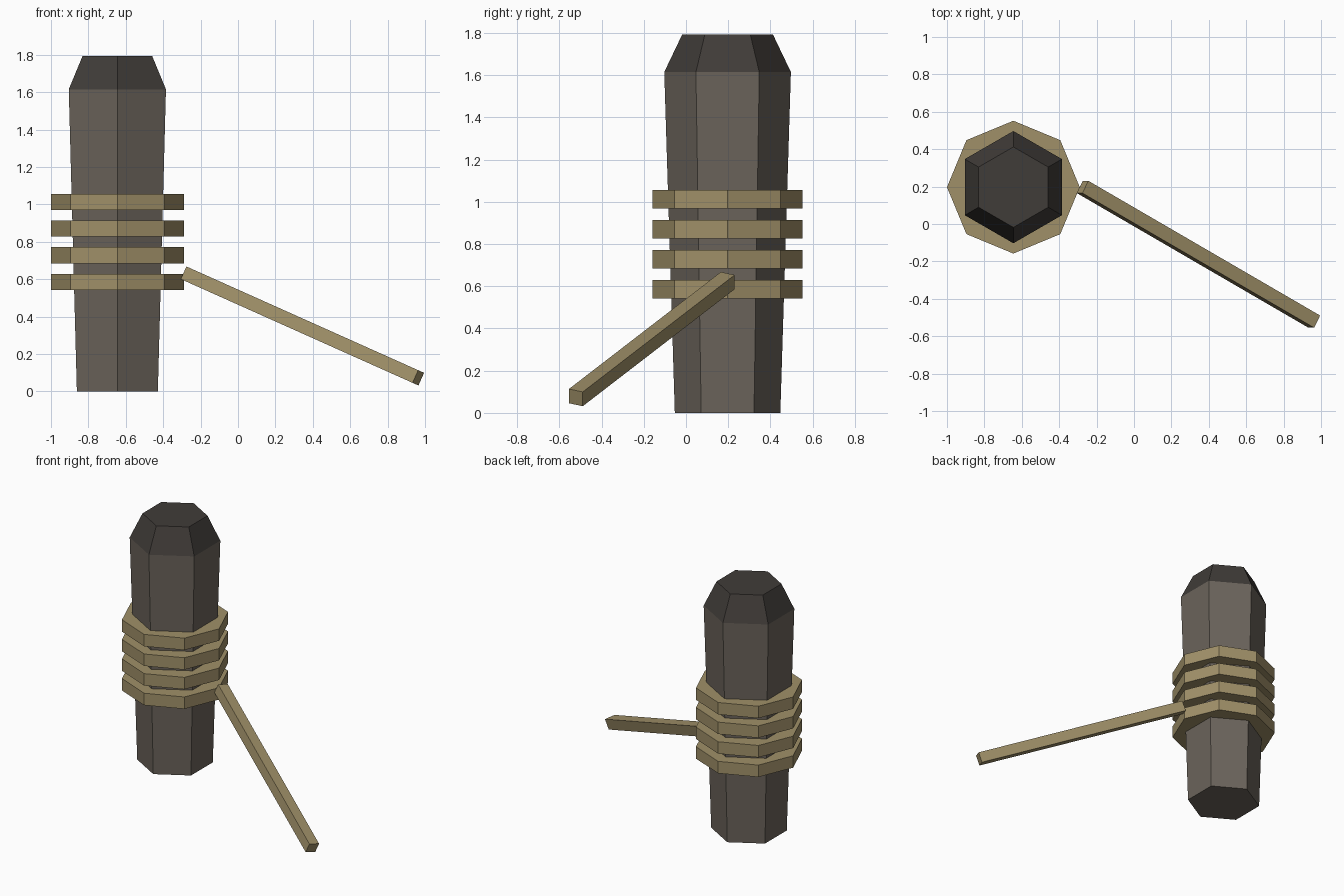
import bpy, bmesh, math
from mathutils import Vector, Matrix

if "Cube" in bpy.data.objects:
    bpy.data.objects.remove(bpy.data.objects["Cube"])

CX, CY = -0.645, 0.197


def material(name, rgb):
    m = bpy.data.materials.new(name)
    m.diffuse_color = (*rgb, 1)
    m.use_nodes = True
    m.node_tree.nodes["Principled BSDF"].inputs["Base Color"].default_value = m.diffuse_color
    return m


def finish(name, bm, mat):
    bmesh.ops.recalc_face_normals(bm, faces=bm.faces)
    me = bpy.data.meshes.new(name)
    bm.to_mesh(me)
    bm.free()
    me.materials.append(mat)
    ob = bpy.data.objects.new(name, me)
    bpy.context.collection.objects.link(ob)
    return ob


def prism(name, sides, r_low, r_high, z0, z1, turn, mat):
    """Tapered upright prism around the post axis."""
    bm = bmesh.new()
    place = Matrix.Translation((CX, CY, (z0 + z1) / 2)) @ Matrix.Rotation(turn, 4, 'Z')
    bmesh.ops.create_cone(bm, cap_ends=True, segments=sides, radius1=r_low,
                          radius2=r_high, depth=z1 - z0, matrix=place)
    return finish(name, bm, mat)


def bar(name, a, b, size, mat):
    """Square bar from a to b, with one section axis level in y."""
    a, b = Vector(a), Vector(b)
    d = (b - a).normalized()
    w = d.cross(Vector((0, 1, 0))).normalized() * size / 2
    u = w.cross(d)
    bm = bmesh.new()
    ends = [[bm.verts.new(p + i * u + j * w)
             for i, j in ((1, 1), (1, -1), (-1, -1), (-1, 1))] for p in (a, b)]
    for end in ends:
        bm.faces.new(end)
    for k in range(4):
        n = (k + 1) % 4
        bm.faces.new((ends[0][k], ends[0][n], ends[1][n], ends[1][k]))
    return finish(name, bm, mat)


wood = material("weathered_wood", (0.147, 0.127, 0.105))
dark = material("dark_cap", (0.051, 0.045, 0.040))
rope = material("rope", (0.35, 0.28, 0.14))

# Hexagonal post with corners facing front and back, widening upwards
prism("post", 6, 0.25, 0.30, 0.0, 1.615, math.pi / 2 * 0, wood)
# Chamfered cap
prism("post_cap", 6, 0.30, 0.215, 1.615, 1.793, math.pi / 2 * 0, dark)

# Four rope coils
for i in range(4):
    zc = 0.585 + i * 0.1427
    prism(f"rope_coil_{i + 1}", 8, 0.355, 0.355, zc - 0.0435, zc + 0.0435, 0, rope)

# Loose rope end leading down to the front right
bar("rope_tail", (-0.275, 0.198, 0.627), (0.964, -0.522, 0.0725), 0.074, rope)
